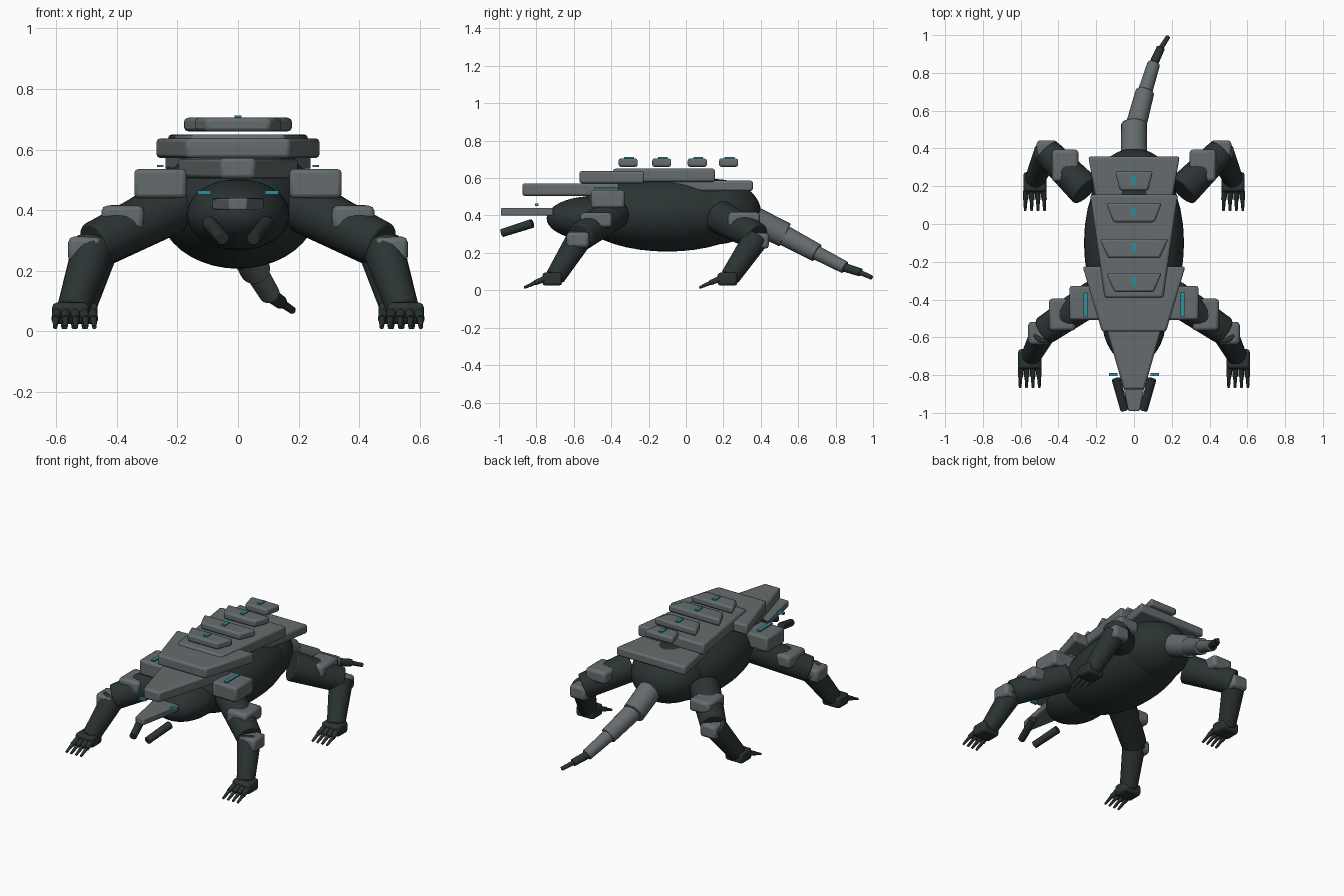
import bpy, bmesh, math
from mathutils import Vector

if "Cube" in bpy.data.objects:
    bpy.data.objects.remove(bpy.data.objects["Cube"])


def material(name, rgb):
    m = bpy.data.materials.new(name)
    m.diffuse_color = (*rgb, 1)
    m.use_nodes = True
    m.node_tree.nodes["Principled BSDF"].inputs["Base Color"].default_value = m.diffuse_color
    return m


HIDE = material("dark hide", (0.024, 0.033, 0.033))
ARMOR = material("grey armor", (0.13, 0.15, 0.155))
GLOW = material("teal light", (0.025, 0.28, 0.34))


def finish(name, bm, mat, bevel=0.0, smooth=True):
    """Turn a bmesh into a named object with a colour and rounded edges."""
    bmesh.ops.recalc_face_normals(bm, faces=bm.faces)
    me = bpy.data.meshes.new(name)
    bm.to_mesh(me)
    bm.free()
    me.materials.append(mat)
    ob = bpy.data.objects.new(name, me)
    bpy.context.collection.objects.link(ob)
    if bevel:
        mod = ob.modifiers.new("rounded edges", 'BEVEL')
        mod.width, mod.segments = bevel, 2
        mod.limit_method, mod.angle_limit = 'ANGLE', math.radians(30)
    if smooth:
        bpy.context.view_layer.objects.active = ob
        ob.select_set(True)
        bpy.ops.object.shade_smooth_by_angle(angle=math.radians(35))
        ob.select_set(False)
    return ob


def ellipsoid(name, center, radii, mat):
    bm = bmesh.new()
    bmesh.ops.create_uvsphere(bm, u_segments=32, v_segments=20, radius=1)
    for v in bm.verts:
        v.co = Vector(center) + Vector(a * b for a, b in zip(v.co, radii))
    return finish(name, bm, mat)


def box(name, center, size, mat, bevel=0.0):
    bm = bmesh.new()
    bmesh.ops.create_cube(bm, size=1)
    for v in bm.verts:
        v.co = Vector(center) + Vector(a * b for a, b in zip(v.co, size))
    return finish(name, bm, mat, bevel, bool(bevel))


def limb(name, start, end, r1, r2, mat, bevel=0.0):
    """Tapered cylinder between two points."""
    a, b = Vector(start), Vector(end)
    bm = bmesh.new()
    bmesh.ops.create_cone(bm, cap_ends=True, segments=24, radius1=r1,
                          radius2=r2, depth=(b - a).length)
    rot = (b - a).to_track_quat('Z', 'Y')
    for v in bm.verts:
        v.co = rot @ v.co + (a + b) / 2
    return finish(name, bm, mat, bevel)


def plate(name, y0, y1, w0, w1, z0, z1, bevel=0.012):
    """Trapezoid slab: half width w0 at the front y0, w1 at the rear y1."""
    bm = bmesh.new()
    outline = [(-w0, y0), (w0, y0), (w1, y1), (-w1, y1)]
    face = bm.faces.new([bm.verts.new((x, y, z0)) for x, y in outline])
    ext = bmesh.ops.extrude_face_region(bm, geom=[face])
    for g in ext["geom"]:
        if isinstance(g, bmesh.types.BMVert):
            g.co.z = z1
    return finish(name, bm, ARMOR, bevel)


# Body masses
ellipsoid("torso", (0, -0.10, 0.415), (0.265, 0.48, 0.208), HIDE)
ellipsoid("hips", (0, 0.15, 0.42), (0.225, 0.25, 0.175), HIDE)
ellipsoid("head", (0, -0.50, 0.385), (0.17, 0.245, 0.118), HIDE)

# Back armor
plate("snout_plate", -0.99, -0.71, 0.03, 0.085, 0.40, 0.44, 0.006)
plate("neck_plate", -0.875, -0.36, 0.055, 0.20, 0.505, 0.572)
plate("shoulder_plate", -0.57, -0.225, 0.17, 0.272, 0.572, 0.637)
plate("mid_back_plate", -0.39, 0.155, 0.155, 0.232, 0.58, 0.65)
plate("rear_back_plate", -0.08, 0.357, 0.165, 0.242, 0.53, 0.587)

# Raised spine plates with lights: centre y, front and rear half widths
for i, (y, wf, wr) in enumerate([(-0.31, 0.105, 0.147), (-0.13, 0.137, 0.182),
                                 (0.06, 0.11, 0.147), (0.228, 0.075, 0.10)]):
    plate(f"spine_plate_{i + 1}", y - 0.051, y + 0.051, wf, wr, 0.66, 0.705)
    box(f"spine_light_{i + 1}", (0, y + 0.005, 0.708), (0.022, 0.052, 0.009), GLOW)

# Tail segments
tail = [("tail_base", (0, 0.36, 0.38), (0, 0.53, 0.295), 0.07, 0.068, ARMOR),
        ("tail_second", (0, 0.48, 0.318), (0.058, 0.70, 0.20), 0.056, 0.05, ARMOR),
        ("tail_third", (0.052, 0.68, 0.21), (0.105, 0.85, 0.122), 0.039, 0.034, ARMOR),
        ("tail_fourth", (0.10, 0.84, 0.125), (0.143, 0.935, 0.095), 0.024, 0.022, HIDE),
        ("tail_tip", (0.135, 0.92, 0.10), (0.182, 0.994, 0.068), 0.014, 0.012, HIDE)]
for name, a, b, r1, r2, mat in tail:
    limb(name, a, b, r1, r2, mat, 0.005)

# Legs: hip, knee, ankle, paw centre, thigh pad, knee pad
legs = {
    "front": ((0.20, -0.38, 0.42), (0.475, -0.565, 0.285), (0.545, -0.70, 0.07),
              (0.552, -0.715), (0.38, -0.48, 0.375), (0.505, -0.578, 0.27)),
    "back": ((0.255, 0.175, 0.395), (0.46, 0.38, 0.285), (0.525, 0.235, 0.07),
             (0.525, 0.222), (0.365, 0.31, 0.378), (0.46, 0.383, 0.265)),
}

for side, s in (("left", -1), ("right", 1)):
    def at(p, s=s):
        return (p[0] * s, *p[1:])

    for end, (hip, knee, ankle, paw, pad, cap) in legs.items():
        tag = f"{end}_{side}"
        limb(f"{tag}_upper_leg", at(hip), at(knee), 0.09, 0.076, HIDE, 0.008)
        limb(f"{tag}_lower_leg", at(knee), at(ankle), 0.07, 0.053, HIDE, 0.008)
        box(f"{tag}_thigh_pad", at(pad), (0.14, 0.17, 0.08), ARMOR, 0.018)
        box(f"{tag}_knee_pad", at(cap), (0.11, 0.12, 0.085), ARMOR, 0.018)
        px, py = paw
        box(f"{tag}_paw", at((px, py, 0.06)), (0.122, 0.105, 0.07), HIDE, 0.015)
        # Four slightly fanned toes with claws
        for k in range(4):
            d = k - 1.5
            knuckle = (px + d * 0.030, py - 0.04, 0.062)
            joint = (px + d * 0.033, py - 0.092, 0.040)
            tip = (px + d * 0.034, py - 0.150, 0.014)
            limb(f"{tag}_toe_{k + 1}", at(knuckle), at(joint), 0.016, 0.014, HIDE)
            limb(f"{tag}_claw_{k + 1}", at(joint), at(tip), 0.011, 0.007, HIDE)

    # Shoulder block and its light strip
    box(f"{side}_shoulder_block", at((0.256, -0.418, 0.488)), (0.172, 0.18, 0.096), ARMOR, 0.014)
    box(f"{side}_shoulder_light", at((0.256, -0.428, 0.546)), (0.022, 0.13, 0.007), GLOW)
    # Eye and mandible
    box(f"{side}_eye", at((0.111, -0.797, 0.458)), (0.045, 0.018, 0.014), GLOW)
    limb(f"{side}_mandible", at((0.095, -0.82, 0.358)), at((0.05, -0.985, 0.306)),
         0.024, 0.022, HIDE, 0.003)
